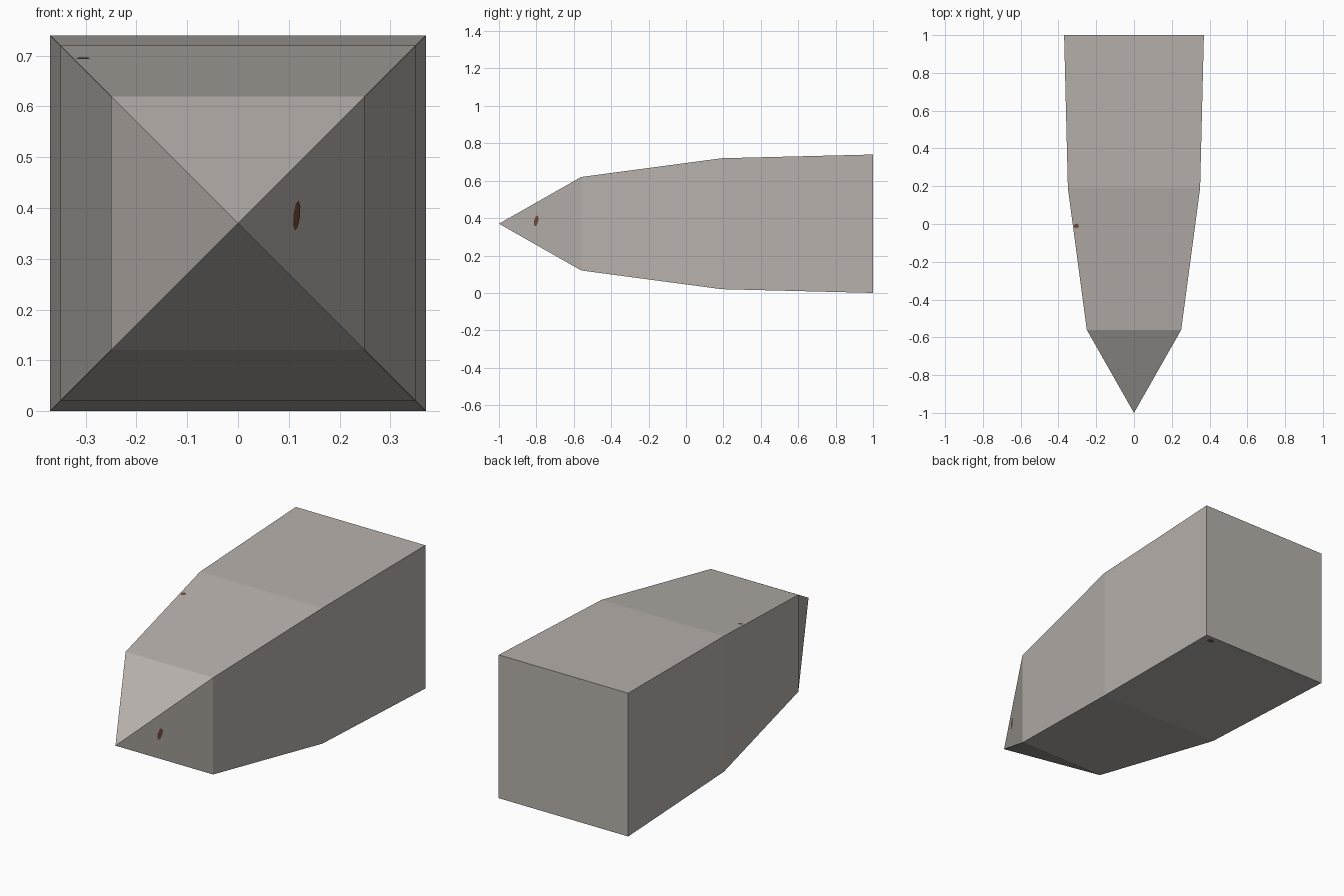
import bpy, bmesh, math
from mathutils import Vector

if "Cube" in bpy.data.objects:
    bpy.data.objects.remove(bpy.data.objects["Cube"], do_unlink=True)

MID = 0.37  # height of the long axis


def material(name, rgb):
    m = bpy.data.materials.new(name)
    m.use_nodes = True
    m.diffuse_color = (*rgb, 1)
    m.node_tree.nodes["Principled BSDF"].inputs["Base Color"].default_value = (*rgb, 1)
    return m


def finish(name, bm, mat):
    me = bpy.data.meshes.new(name)
    bm.to_mesh(me)
    bm.free()
    me.materials.append(mat)
    ob = bpy.data.objects.new(name, me)
    bpy.context.collection.objects.link(ob)
    return ob


stone = material("warm_grey", (0.47, 0.435, 0.405))
rust = material("rust_brown", (0.17, 0.075, 0.045))

# Square body tapering to a pointed nose: (y, half width)
profile = [(-0.56, 0.25), (0.19, 0.35), (1.0, 0.37)]
corners = [(-1, -1), (1, -1), (1, 1), (-1, 1)]
bm = bmesh.new()
tip = bm.verts.new((0, -1, MID))
rings = [[bm.verts.new((sx * h, y, MID + sz * h)) for sx, sz in corners]
         for y, h in profile]
for i in range(4):
    j = (i + 1) % 4
    bm.faces.new((tip, rings[0][i], rings[0][j]))
    for a, b in zip(rings, rings[1:]):
        bm.faces.new((a[i], a[j], b[j], b[i]))
bm.faces.new(rings[-1])
bmesh.ops.recalc_face_normals(bm, faces=bm.faces)
finish("body", bm, stone)


# Small rust specks lying on the faces
def speck(name, centre, normal, along, length, width):
    n = Vector(normal).normalized()
    u = Vector(along)
    u = (u - n * u.dot(n)).normalized()
    v = n.cross(u)
    c = Vector(centre) + n * 0.002
    bm = bmesh.new()
    ring = []
    for k in range(8):
        t = math.tau * k / 8
        ring.append(bm.verts.new(c + u * length * math.cos(t) + v * width * math.sin(t)))
    bm.faces.new(ring)
    finish(name, bm, rust)


speck("nose_speck", (0.114, -0.8, 0.385), (0.44, -0.25, 0), (0, 0.3, 1), 0.03, 0.013)
speck("top_speck", (-0.305, -0.01, 0.693), (0, -0.1, 0.75), (1, 0, 0), 0.014, 0.012)
speck("bottom_speck", (0.32, 0.97, 0.001), (0, -0.02, -0.81), (1, 0, 0), 0.02, 0.015)
